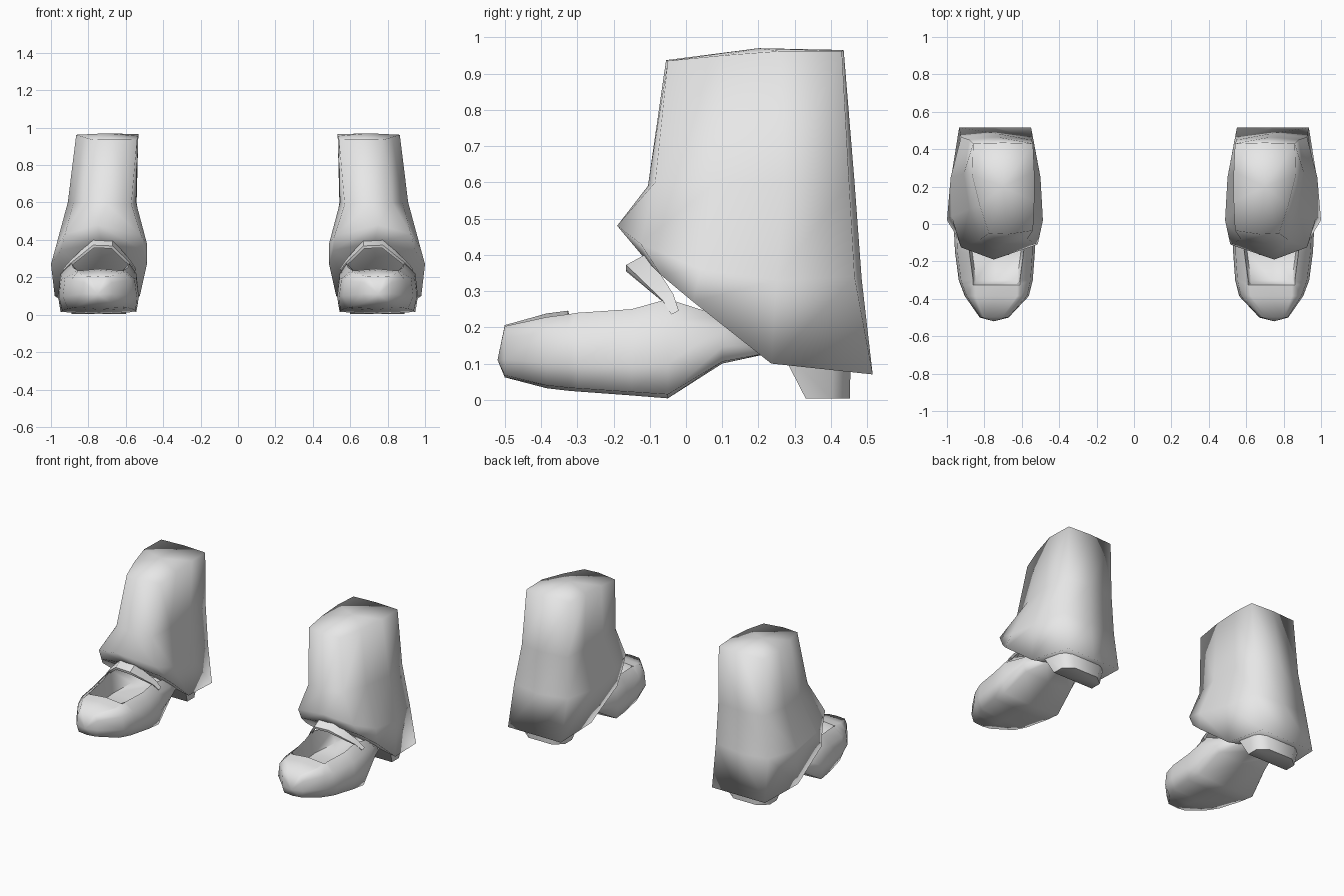
import bpy, bmesh, math

if "Cube" in bpy.data.objects:
    bpy.data.objects.remove(bpy.data.objects["Cube"])

grey = bpy.data.materials.new("light grey")
grey.use_nodes = True
grey.diffuse_color = (0.8, 0.8, 0.8, 1)
grey.node_tree.nodes["Principled BSDF"].inputs["Base Color"].default_value = (0.8, 0.8, 0.8, 1)


def loft(name, rings, side, sharp=180, start=None, end=None):
    """Skin closed rings; each end is fanned to a point or filled flat."""
    bm = bmesh.new()
    loops = [[bm.verts.new((side * x, y, z)) for x, y, z in r] for r in rings]
    n = len(loops[0])
    for a, b in zip(loops, loops[1:]):
        for i in range(n):
            j = (i + 1) % n
            bm.faces.new((a[i], a[j], b[j], b[i]))
    for loop, tip in ((loops[0], start), (loops[-1], end)):
        if tip:
            t = bm.verts.new((side * tip[0], tip[1], tip[2]))
            for i in range(n):
                bm.faces.new((loop[i], loop[(i + 1) % n], t))
        else:
            bm.faces.new(loop)
    bmesh.ops.recalc_face_normals(bm, faces=bm.faces)
    mesh = bpy.data.meshes.new(name)
    bm.to_mesh(mesh)
    bm.free()
    mesh.shade_smooth()
    if sharp < 180:
        mesh.set_sharp_from_angle(angle=math.radians(sharp))
    mesh.materials.append(grey)
    obj = bpy.data.objects.new(name, mesh)
    bpy.context.collection.objects.link(obj)
    return obj


# Trouser rings: front outer, middle, inner; two inner side; back inner,
# middle, outer; two outer side
TOP = [(.775, -.05, .935), (.67, -.055, .937), (.54, -.035, .935),
       (.533, .12, .955), (.533, .28, .965), (.54, .43, .962),
       (.70, .435, .965), (.86, .43, .962), (.865, .26, .962), (.825, .10, .95)]
KNEE = [(.825, -.085, .60), (.70, -.105, .59), (.57, -.08, .59),
        (.545, .08, .60), (.542, .28, .60), (.55, .45, .60),
        (.73, .465, .60), (.88, .45, .60), (.91, .27, .60), (.88, .08, .60)]
FOLD = [(.925, -.125, .43), (.75, -.19, .48), (.515, -.11, .42),
        (.487, .02, .38), (.50, .25, .33), (.54, .46, .34),
        (.74, .485, .33), (.925, .465, .34), (.98, .25, .33), (.975, .04, .36)]
HEM = [(.945, -.07, .345), (.73, -.11, .385), (.51, -.07, .345),
       (.487, .02, .27), (.525, .235, .10), (.55, .515, .07),
       (.74, .515, .07), (.935, .515, .07), (.98, .235, .10), (1.0, .02, .27)]

# Shoe sections: y, outer x, inner x, rim outer x, rim inner x,
# sole z, top z, floor z, sole edge inset
SHOE = [(-.500, .825, .670, .805, .690, .062, .203, .206, .10),
        (-.385, .905, .562, .860, .610, .032, .228, .238, .10),
        (-.325, .928, .547, .860, .610, .025, .236, .246, .08),
        (-.300, .937, .541, .860, .610, .023, .240, .150, .07),
        (-.150, .957, .530, .880, .590, .012, .250, .130, .04),
        (-.050, .962, .530, .890, .580, .004, .278, .130, .03),
        (.100, .930, .550, .860, .620, .100, .230, .150, .05),
        (.220, .880, .600, .820, .660, .126, .170, .160, .08)]


def shoe_ring(s):
    y, xo, xi, ro, ri, zb, zt, zf, inset = s
    w, h, m = xo - xi, zt - zb, (xo + xi) / 2
    edge = min(zt, zf)
    return [(m, y, zb), (xo - inset * w, y, zb + .04 * h), (xo, y, zb + .35 * h),
            (xo - .03 * w, y, zb + .78 * h), (ro, y, zt),
            (ro - .015, y, edge), (m, y, zf), (ri + .015, y, edge), (ri, y, zt),
            (xi + .03 * w, y, zb + .78 * h), (xi, y, zb + .35 * h),
            (xi + inset * w, y, zb + .04 * h)]


# Path of the arched band over the instep: x, y, z of the front edge and depth
ARCH = [(.935, -.04, .235, .02), (.895, -.065, .275, .03), (.775, -.165, .372, .058),
        (.67, -.165, .368, .058), (.575, -.065, .275, .03), (.545, -.04, .235, .02)]


def arch_ring(p):
    x, y, z, d = p
    ix, iz = .73 + (x - .73) * .9, .24 + (z - .24) * .89
    return [(x, y, z), (x, y + d, z + .55 * d),
            (ix, y + d, iz + .55 * d), (ix, y, iz)]


for label, side in (("left", 1), ("right", -1)):
    loft(label + "_trouser_leg", [TOP, KNEE, FOLD, HEM], side,
         start=(.70, .2, .97), end=(.74, .2, .17))
    loft(label + "_shoe", [shoe_ring(s) for s in SHOE], side, 72,
         start=(.75, -.52, .11))
    loft(label + "_instep_band", [arch_ring(p) for p in ARCH], side, 50)
    # Tapered heel block with clipped back corners
    heel = []
    for z, x0, x1, y0, y1 in ((.14, .57, .92, .26, .455), (.004, .60, .89, .33, .452)):
        heel.append([(x0, y0, z), (x1, y0, z), (x1, y1 - .05, z),
                     (x1 - .06, y1, z), (x0 + .06, y1, z), (x0, y1 - .05, z)])
    loft(label + "_heel", heel, side, 70)
